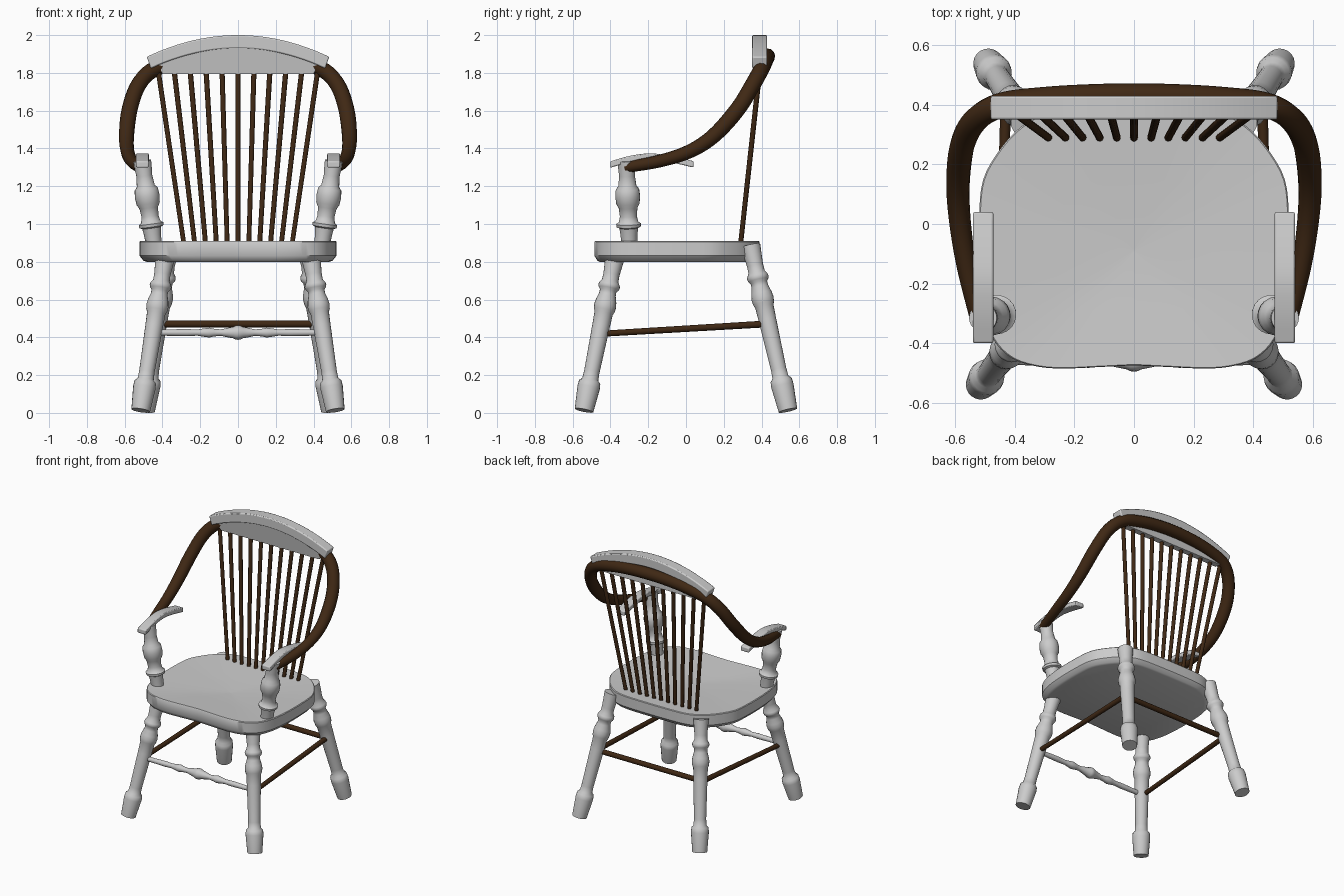
import bpy, bmesh, math
from mathutils import Vector

cube = bpy.data.objects.get("Cube")
if cube:
    bpy.data.objects.remove(cube, do_unlink=True)


def material(name, rgb):
    m = bpy.data.materials.new(name)
    m.use_nodes = True
    m.diffuse_color = (*rgb, 1)
    bsdf = m.node_tree.nodes["Principled BSDF"]
    bsdf.inputs["Base Color"].default_value = (*rgb, 1)
    bsdf.inputs["Roughness"].default_value = 0.6
    return m


GREY = material("light grey paint", (0.6, 0.6, 0.6))
BROWN = material("dark brown wood", (0.05, 0.021, 0.007))


def smooth_path(points, steps=5):
    """Catmull-Rom curve through the points."""
    p = [Vector(q) for q in points]
    p = [2 * p[0] - p[1]] + p + [2 * p[-1] - p[-2]]
    out = []
    for a, b, c, d in zip(p, p[1:], p[2:], p[3:]):
        for i in range(steps):
            t = i / steps
            out.append(0.5 * (2 * b + (c - a) * t + (2 * a - 5 * b + 4 * c - d) * t ** 2
                              + (3 * b - a - 3 * c + d) * t ** 3))
    return out + [p[-2]]


def loft(name, rings, mat, bevel=0, angle=35):
    """Skin a row of equal closed rings and cap both ends."""
    bm = bmesh.new()
    rows = [[bm.verts.new(v) for v in ring] for ring in rings]
    n = len(rows[0])
    for lo, hi in zip(rows, rows[1:]):
        for i in range(n):
            j = (i + 1) % n
            bm.faces.new((lo[i], lo[j], hi[j], hi[i]))
    bm.faces.new(rows[0])
    bm.faces.new(rows[-1])
    bmesh.ops.recalc_face_normals(bm, faces=bm.faces)
    mesh = bpy.data.meshes.new(name)
    bm.to_mesh(mesh)
    bm.free()
    mesh.materials.append(mat)
    ob = bpy.data.objects.new(name, mesh)
    bpy.context.collection.objects.link(ob)
    bpy.ops.object.select_all(action="DESELECT")
    ob.select_set(True)
    bpy.context.view_layer.objects.active = ob
    bpy.ops.object.shade_smooth_by_angle(angle=math.radians(angle))
    if bevel:
        mod = ob.modifiers.new("soft edge", "BEVEL")
        mod.width, mod.segments = bevel, 2
    return ob


def turned(name, start, end, profile, mat, sides=20):
    """Lathe a profile of (fraction along axis, radius) between two points."""
    start, end = Vector(start), Vector(end)
    axis = end - start
    turn = axis.to_track_quat("Z", "Y")
    rings = []
    for t, r in profile:
        rings.append([start + axis * t + turn @ Vector((r * math.cos(a), r * math.sin(a), 0))
                      for a in (2 * math.pi * i / sides for i in range(sides))])
    return loft(name, rings, mat, angle=50)


def rod(name, start, end, r0, r1, mat, sides=12):
    return turned(name, start, end, [(0, r0), (1, r1)], mat, sides)


# Seat: dished top, straight rim, undercut lower edge
half = [(0, .39), (.2, .386), (.3, .37), (.38, .325), (.45, .25), (.506, .149), (.52, .02),
        (.52, -.15), (.505, -.29), (.472, -.387), (.415, -.447), (.34, -.475),
        (.248, -.485), (.12, -.48), (0, -.474)]
edge = smooth_path([(x, y, 0) for x, y in half], 4)
outline = edge + [Vector((-v.x, v.y, 0)) for v in edge[-2:0:-1]]
centre = Vector((0, -.09, 0))


def seat_ring(scale, z):
    return [centre + (v - centre) * scale + Vector((0, 0, z)) for v in outline]


loft("seat", [seat_ring(.93, .80), seat_ring(.96, .806), seat_ring(1, .832), seat_ring(1, .905),
              seat_ring(.992, .91), seat_ring(.5, .896), seat_ring(.01, .882)], GREY)

# Legs and arm posts
leg_profile = [(0, .05), (.15, .06), (.185, .057), (.2, .043), (.25, .041), (.55, .047),
               (.63, .049), (.65, .056), (.68, .059), (.71, .055), (.75, .045), (.775, .044),
               (.79, .054), (.805, .058), (.82, .055), (.84, .044), (.88, .043), (1, .052)]
post_profile = [(0, .042), (.12, .045), (.2, .05), (.215, .064), (.25, .066), (.27, .052),
                (.34, .045), (.44, .05), (.49, .062), (.58, .066), (.66, .062), (.7, .048),
                (.82, .042), (.95, .047), (1, .047)]
for side, s in (("left", 1), ("right", -1)):
    turned("front_leg_" + side, (.515 * s, -.54, .013), (.385 * s, -.375, .83), leg_profile, GREY)
    turned("back_leg_" + side, (.49 * s, .54, .013), (.362 * s, .342, .885), leg_profile, GREY)
    turned("arm_post_" + side, (.445 * s, -.30, .89), (.507 * s, -.315, 1.335), post_profile, GREY)
    rod("side_stretcher_" + side, (.455 * s, -.43, .42), (.43 * s, .41, .47), .016, .018, BROWN)

    # Arched hand rest
    top = smooth_path([(0, -.40, 1.332), (0, -.3, 1.36), (0, -.19, 1.374),
                       (0, -.08, 1.36), (0, .04, 1.333)], 4)
    drop = Vector((0, 0, .034))
    section = top + [v - drop for v in reversed(top)]
    loft("hand_rest_" + side, [[v + Vector((x * s, 0, 0)) for v in section] for x in (.472, .54)],
         GREY, bevel=.006)

# Stretchers across the front and back
half_bead = [(0, .038), (.012, .037), (.03, .03), (.06, .025), (.1, .017), (.14, .02), (.17, .026),
             (.2, .022), (.24, .016), (.3, .019), (.4, .017), (.5, .015)]
beads = [(.5 - t, r) for t, r in reversed(half_bead)] + [(.5 + t, r) for t, r in half_bead[1:]]
turned("front_stretcher", (-.45, -.457, .425), (.45, -.457, .425), beads, GREY)
rod("back_stretcher", (-.425, .42, .47), (.425, .42, .47), .018, .018, BROWN)

# Back spindles, fanning out upward
for i in range(-5, 6):
    rod(f"spindle_{i + 6}", (.057 * i, .288, .885), (.085 * i, .392, 1.83), .013, .014, BROWN, 10)

# Bent rail running from one arm, behind the crest, to the other arm
rail_half = [(.52, -.32, 1.30), (.562, -.14, 1.333), (.585, .02, 1.385), (.59, .15, 1.47),
             (.573, .275, 1.61), (.525, .355, 1.74), (.44, .40, 1.822), (.3, .418, 1.862),
             (.15, .427, 1.882)]
rail = smooth_path(rail_half + [(0, .43, 1.888)]
                   + [(-x, y, z) for x, y, z in reversed(rail_half)], 6)
curve = bpy.data.curves.new("bent_rail", "CURVE")
curve.dimensions = "3D"
curve.bevel_depth = .04
curve.bevel_resolution = 4
curve.use_fill_caps = True
spline = curve.splines.new("POLY")
spline.points.add(len(rail) - 1)
for i, (point, v) in enumerate(zip(spline.points, rail)):
    point.co = (*v, 1)
    point.radius = .75 + .3 * min(1, 5 * min(i, len(rail) - 1 - i) / len(rail))
spline.use_smooth = True
curve.materials.append(BROWN)
rail_ob = bpy.data.objects.new("bent_rail", curve)
bpy.context.collection.objects.link(rail_ob)
bpy.ops.object.select_all(action="DESELECT")
rail_ob.select_set(True)
bpy.context.view_layer.objects.active = rail_ob
bpy.ops.object.convert(target="MESH")

# Crest: arched band over a thinner panel
steps = [i / 12 for i in range(-12, 13)]
upper = [(.483 * t, 2 - .115 * t * t) for t in steps]
lower = [(.462 * t, 1.93 - .107 * t * t) for t in steps]
band = upper + lower[::-1]
loft("crest_band", [[(x, y, z) for x, z in band] for y in (.35, .43)], GREY, bevel=.007)

arch = [(.425 * t, 1.935 - .092 * t * t) for t in steps]
panel = arch + [(.40, 1.795), (-.40, 1.795)]
front = [(x, .352 + .14 * (1.935 - z), z) for x, z in panel]
back = [(x, .415, z) for x, z in panel]
loft("crest_panel", [front, back], GREY)
